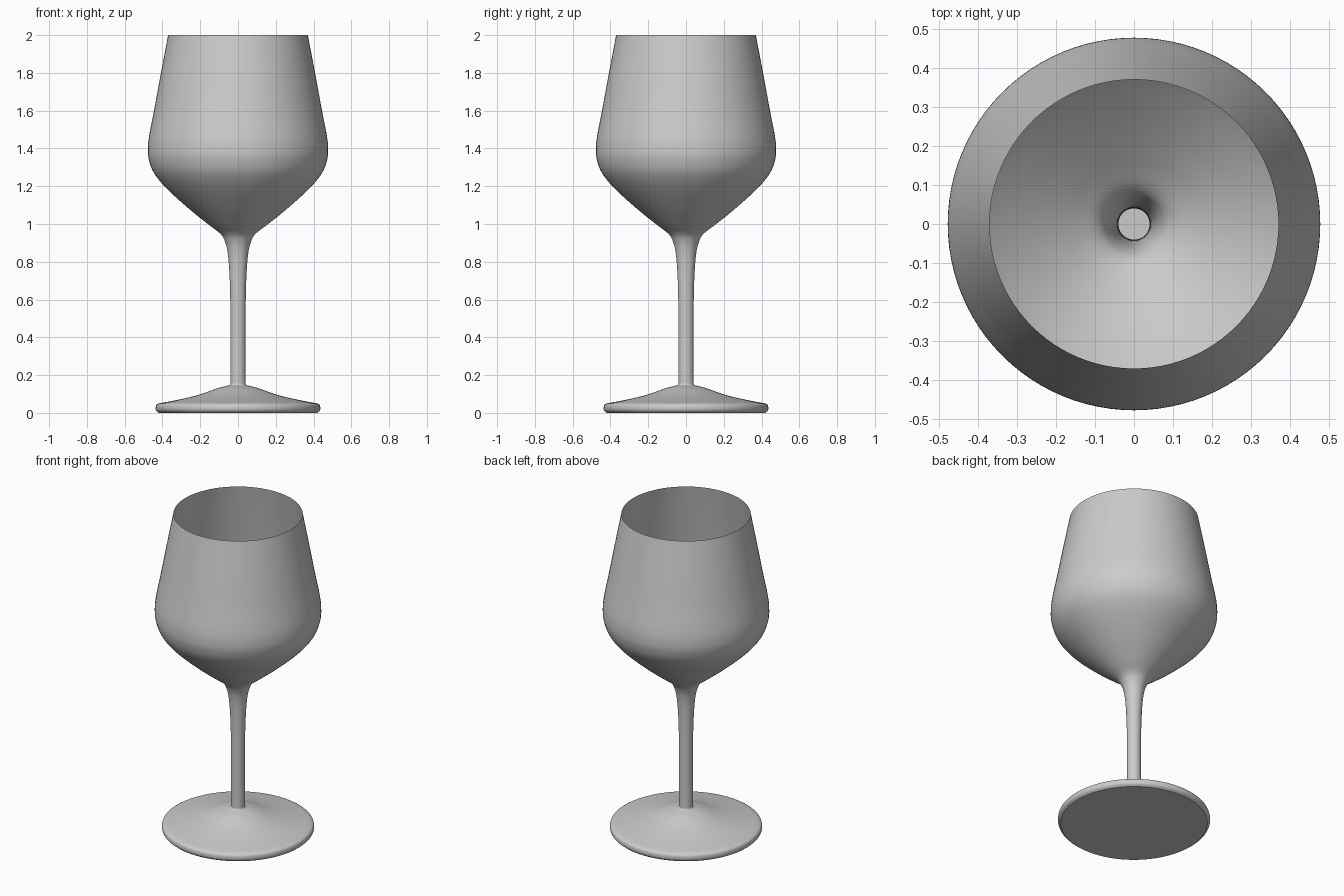
import bpy
import bmesh
import math
from mathutils import Vector

SEGMENTS = 96

cube = bpy.data.objects.get("Cube")
if cube:
    bpy.data.objects.remove(cube)

glass = bpy.data.materials.new("grey glass")
glass.use_nodes = True
GREY = (0.6, 0.6, 0.6, 1)
glass.diffuse_color = GREY
glass.node_tree.nodes["Principled BSDF"].inputs["Base Color"].default_value = GREY


def smooth_path(points, steps=5):
    """Catmull-Rom curve through (radius, height) points."""
    p = [Vector(q) for q in points]
    p = [2 * p[0] - p[1]] + p + [2 * p[-1] - p[-2]]
    path = []
    for a, b, c, d in zip(p, p[1:], p[2:], p[3:]):
        for i in range(steps):
            t = i / steps
            path.append(0.5 * (2 * b + (c - a) * t + (2 * a - 5 * b + 4 * c - d) * t**2
                               + (3 * b - a - 3 * c + d) * t**3))
    return path + [p[-2]]


def lathe(name, path, cap_bottom=False):
    """Turn a path, listed from bottom to top, about the z axis."""
    bm = bmesh.new()
    rings = []
    for r, z in path:
        rings.append([bm.verts.new((r * math.cos(a), r * math.sin(a), z))
                      for a in (math.tau * i / SEGMENTS for i in range(SEGMENTS))])
    for low, high in zip(rings, rings[1:]):
        for i in range(SEGMENTS):
            j = (i + 1) % SEGMENTS
            bm.faces.new((low[i], low[j], high[j], high[i]))
    if cap_bottom:
        bm.faces.new(rings[0][::-1])
    mesh = bpy.data.meshes.new(name)
    bm.to_mesh(mesh)
    bm.free()
    mesh.materials.append(glass)
    obj = bpy.data.objects.new(name, mesh)
    bpy.context.collection.objects.link(obj)
    bpy.ops.object.select_all(action="DESELECT")
    obj.select_set(True)
    bpy.context.view_layer.objects.active = obj
    bpy.ops.object.shade_smooth_by_angle(angle=math.radians(35))
    return obj


# Foot: flat underside, rounded edge, shallow cone up to the stem
edge = smooth_path([(0.42, 0), (0.433, 0.012), (0.436, 0.027), (0.432, 0.042), (0.42, 0.05)])
slope = smooth_path([(0.42, 0.05), (0.3, 0.073), (0.2, 0.098), (0.11, 0.13),
                     (0.065, 0.142), (0.045, 0.147), (0.04, 0.155)])
lathe("foot", edge + slope[1:], cap_bottom=True)

# Thin-walled bowl flowing into the hollow stem
lathe("bowl_and_stem", smooth_path([
    (0.04, 0.155), (0.04, 0.4), (0.041, 0.6), (0.046, 0.75), (0.055, 0.85),
    (0.07, 0.91), (0.095, 0.95), (0.16, 1.0), (0.265, 1.085), (0.38, 1.19),
    (0.445, 1.27), (0.472, 1.34), (0.477, 1.4), (0.47, 1.47),
    (0.443, 1.61), (0.408, 1.8), (0.37, 2.0)]))
